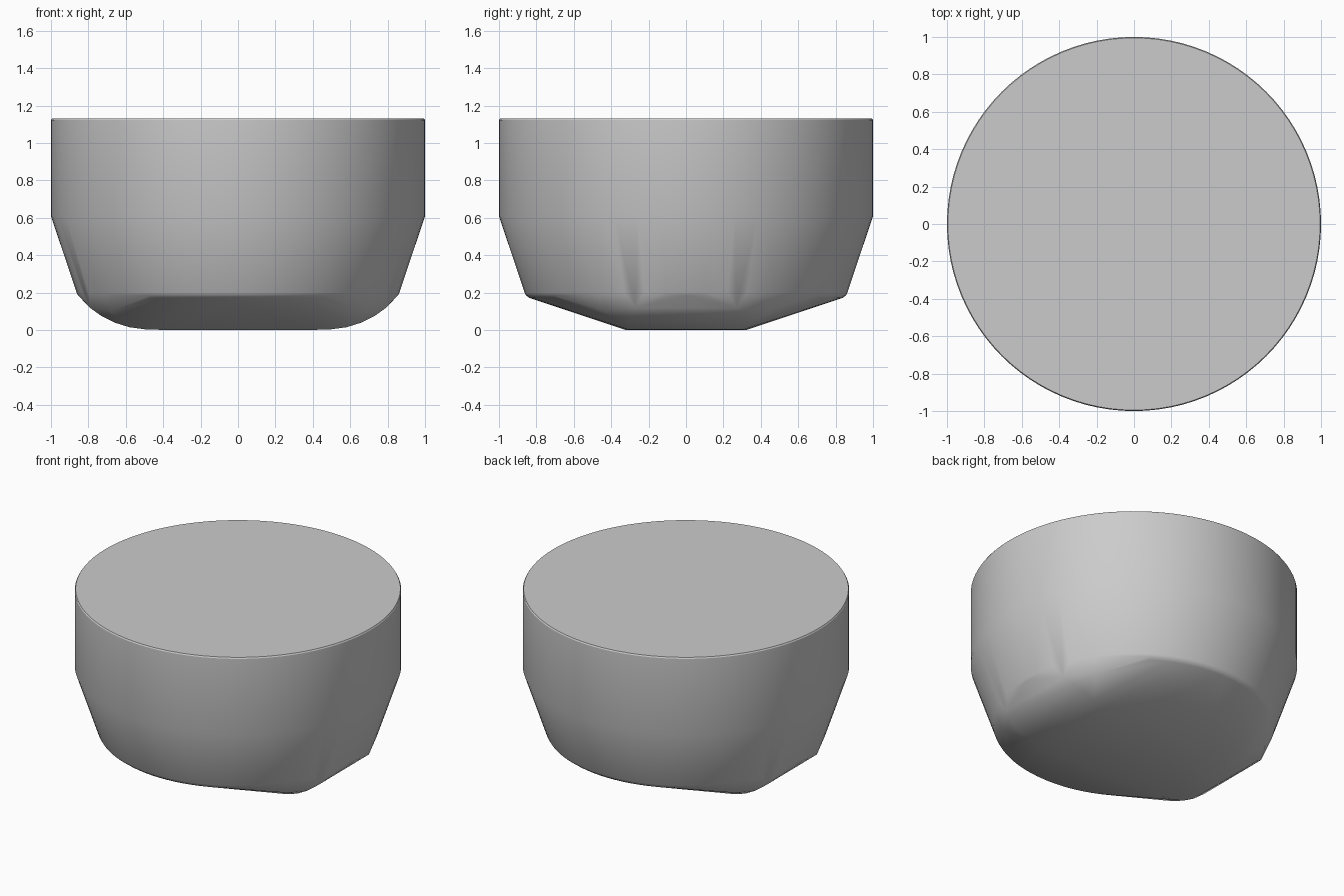
import bpy
import bmesh
import math

cube = bpy.data.objects.get("Cube")
if cube:
    bpy.data.objects.remove(cube, do_unlink=True)

# Single plain grey finish
grey = bpy.data.materials.new("plain grey")
grey.use_nodes = True
colour = (0.6, 0.6, 0.6, 1)
grey.diffuse_color = colour
grey.node_tree.nodes["Principled BSDF"].inputs["Base Color"].default_value = colour

SEGMENTS = 96
bm = bmesh.new()


def add_ring(radius, z):
    for i in range(SEGMENTS):
        a = math.tau * i / SEGMENTS
        bm.verts.new((radius * math.cos(a), radius * math.sin(a), z))


# Round wall: straight upper drum, tapered lower part, softened lower rim
for radius, z in [(0.995, 1.13), (1, 1.122), (1, 0.61), (0.863, 0.2),
                  (0.855, 0.185), (0.838, 0.172)]:
    add_ring(radius, z)

# Keel: flat strip underneath whose ends curve up to the wall
keel = [(0.35, 0.32, 0), (0.49, 0.31, 0.003), (0.58, 0.31, 0.015),
        (0.66, 0.31, 0.04), (0.73, 0.3, 0.075), (0.79, 0.27, 0.118),
        (0.68, 0.44, 0.1)]
for x, y, z in keel:
    for sx in (-1, 1):
        for sy in (-1, 1):
            bm.verts.new((sx * x, sy * y, z))

# Wrap a tight skin around the profile points
hull = bmesh.ops.convex_hull(bm, input=bm.verts[:])
unused = {v for v in hull["geom_interior"] + hull["geom_unused"]
          if isinstance(v, bmesh.types.BMVert) and not v.link_faces}
bmesh.ops.delete(bm, geom=list(unused), context="VERTS")
bmesh.ops.dissolve_limit(bm, angle_limit=math.radians(0.5),
                         verts=bm.verts[:], edges=bm.edges[:])
bmesh.ops.recalc_face_normals(bm, faces=bm.faces[:])

mesh = bpy.data.meshes.new("rounded_body")
bm.to_mesh(mesh)
bm.free()
mesh.materials.append(grey)
body = bpy.data.objects.new("rounded_body", mesh)
bpy.context.collection.objects.link(body)

# Smooth wall, crisp top edge
bpy.ops.object.select_all(action="DESELECT")
body.select_set(True)
bpy.context.view_layer.objects.active = body
bpy.ops.object.shade_smooth_by_angle(angle=math.radians(30))
